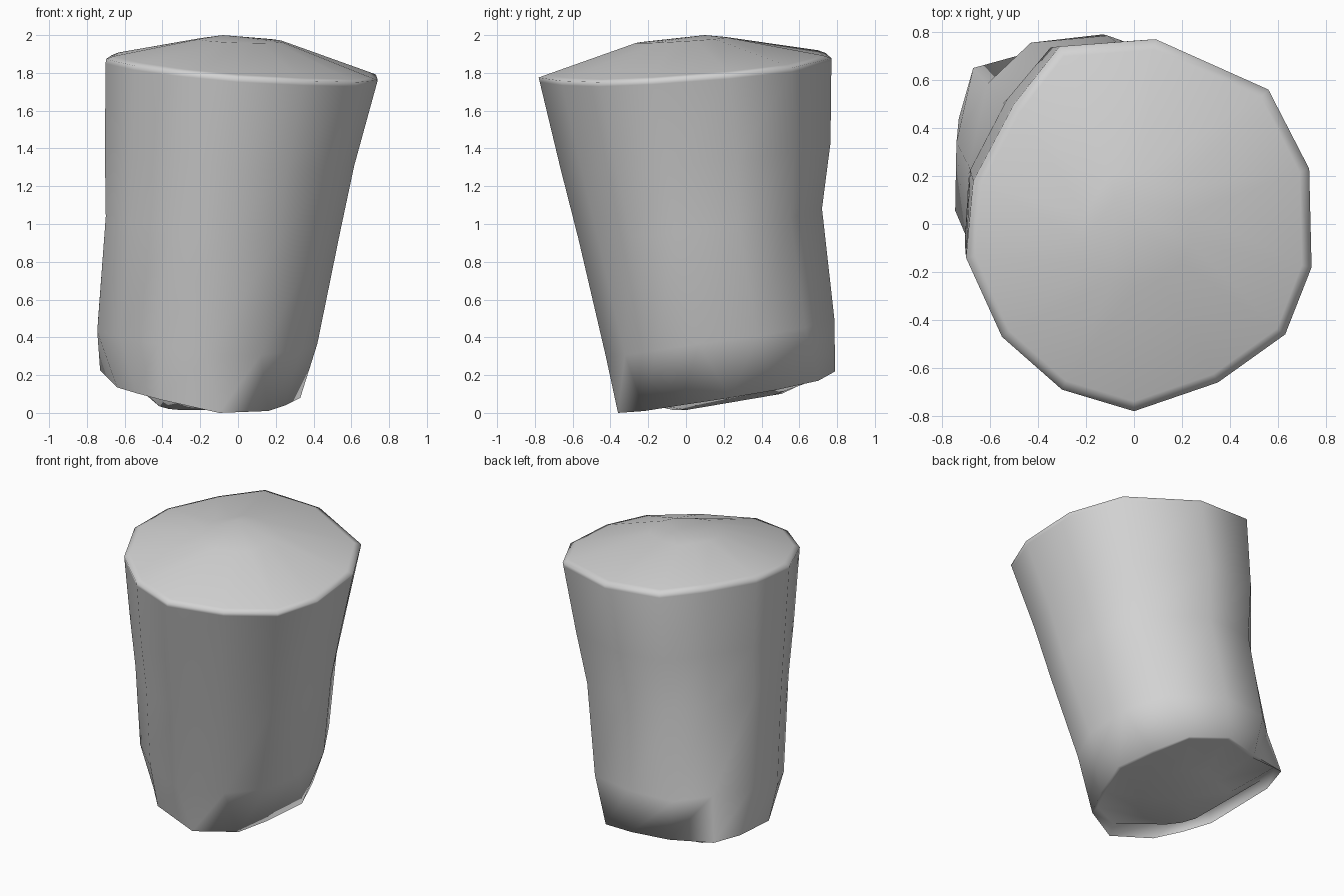
import bpy, bmesh, math
from mathutils import Vector

if "Cube" in bpy.data.objects:
    bpy.data.objects.remove(bpy.data.objects["Cube"])

# Upper rim outline, counter-clockwise from the front (tilted slightly)
rim_xy = [(0, -.78), (.35, -.66), (.63, -.46), (.74, -.18), (.73, .23), (.56, .56),
          (.09, .77), (-.31, .74), (-.50, .50), (-.67, .18), (-.70, -.14),
          (-.55, -.47), (-.30, -.69)]
rim = [Vector((x, y, 1.83 - .075 * x + .07 * y)) for x, y in rim_xy]

# Lower edge outline: pulled out to a corner at the back left
foot = [Vector(p) for p in [
    (-.10, -.36, 0), (.16, -.22, .01), (.25, -.03, .04), (.33, .235, .08),
    (.25, .47, .12), (.13, .70, .17), (-.13, .79, .22), (-.38, .73, .21),
    (-.67, .65, .235), (-.73, .44, .225), (-.64, 0, .135), (-.54, -.16, .105),
    (-.41, -.30, .07)]]
n = len(rim)


def fit(ring, x0, x1, y0, y1):
    """Stretch a ring to the given x and y limits."""
    xs, ys = [p.x for p in ring], [p.y for p in ring]
    fx = (x1 - x0) / (max(xs) - min(xs))
    fy = (y1 - y0) / (max(ys) - min(ys))
    return [Vector((x0 + (p.x - min(xs)) * fx, y0 + (p.y - min(ys)) * fy, p.z)) for p in ring]


def wall_ring(height, shape, limits):
    """Ring between foot and rim; shape blends the outline, height blends z."""
    ring = []
    for a, b in zip(foot, rim):
        p = a.lerp(b, shape)
        p.z = a.z + (b.z - a.z) * height
        ring.append(p)
    return fit(ring, *limits)


def inset(ring, scale, height):
    """Ring shrunk toward its middle; height is a rule giving z from the point."""
    c = sum(ring, Vector()) / n
    out = []
    for p in ring:
        q = c + (p - c) * scale
        q.z = height(p, q)
        out.append(q)
    return out


def recess(p, q):
    """Underside sits deeper toward the front left, flush at the back right."""
    return p.z + .09 * min(1, max(0, .35 - (p.x + p.y)))


shoulder = wall_ring(.73, .95, (-.705, .615, -.665, .765))
rings = [
    inset(foot, .5, lambda p, q: .015 + .17 * max(q.y, 0)),   # underside
    inset(foot, .94, recess),
    foot,
    wall_ring(.17, .8, (-.745, .42, -.425, .785)),            # leaning wall
    wall_ring(.52, .87, (-.70, .54, -.57, .72)),
    shoulder,
    [a.lerp(b, .95) for a, b in zip(shoulder, rim)],
    rim,
    inset(rim, .945, lambda p, q: p.z + .015),                # soft bevel
    inset(rim, .31, lambda p, q: 1.975 - .03 * q.x + .06 * q.y),  # domed top
]

bm = bmesh.new()
loops = [[bm.verts.new(p) for p in r] for r in rings]
for lo, hi in zip(loops, loops[1:]):
    for i in range(n):
        j = (i + 1) % n
        bm.faces.new((lo[i], lo[j], hi[j], hi[i]))

# Close underside and dome with fans
base = bm.verts.new((-.18, .20, .05))
peak = bm.verts.new((-.08, .1, 2.0))
for i in range(n):
    j = (i + 1) % n
    bm.faces.new((loops[0][j], loops[0][i], base))
    bm.faces.new((loops[-1][i], loops[-1][j], peak))
bmesh.ops.recalc_face_normals(bm, faces=bm.faces)

mesh = bpy.data.meshes.new("stump")
bm.to_mesh(mesh)
bm.free()
stump = bpy.data.objects.new("stump", mesh)
bpy.context.collection.objects.link(stump)

grey = bpy.data.materials.new("plain grey")
grey.diffuse_color = (.65, .65, .65, 1)
grey.use_nodes = True
grey.node_tree.nodes["Principled BSDF"].inputs["Base Color"].default_value = grey.diffuse_color
mesh.materials.append(grey)

bpy.context.view_layer.objects.active = stump
stump.select_set(True)
bpy.ops.object.shade_smooth_by_angle(angle=math.radians(115))
